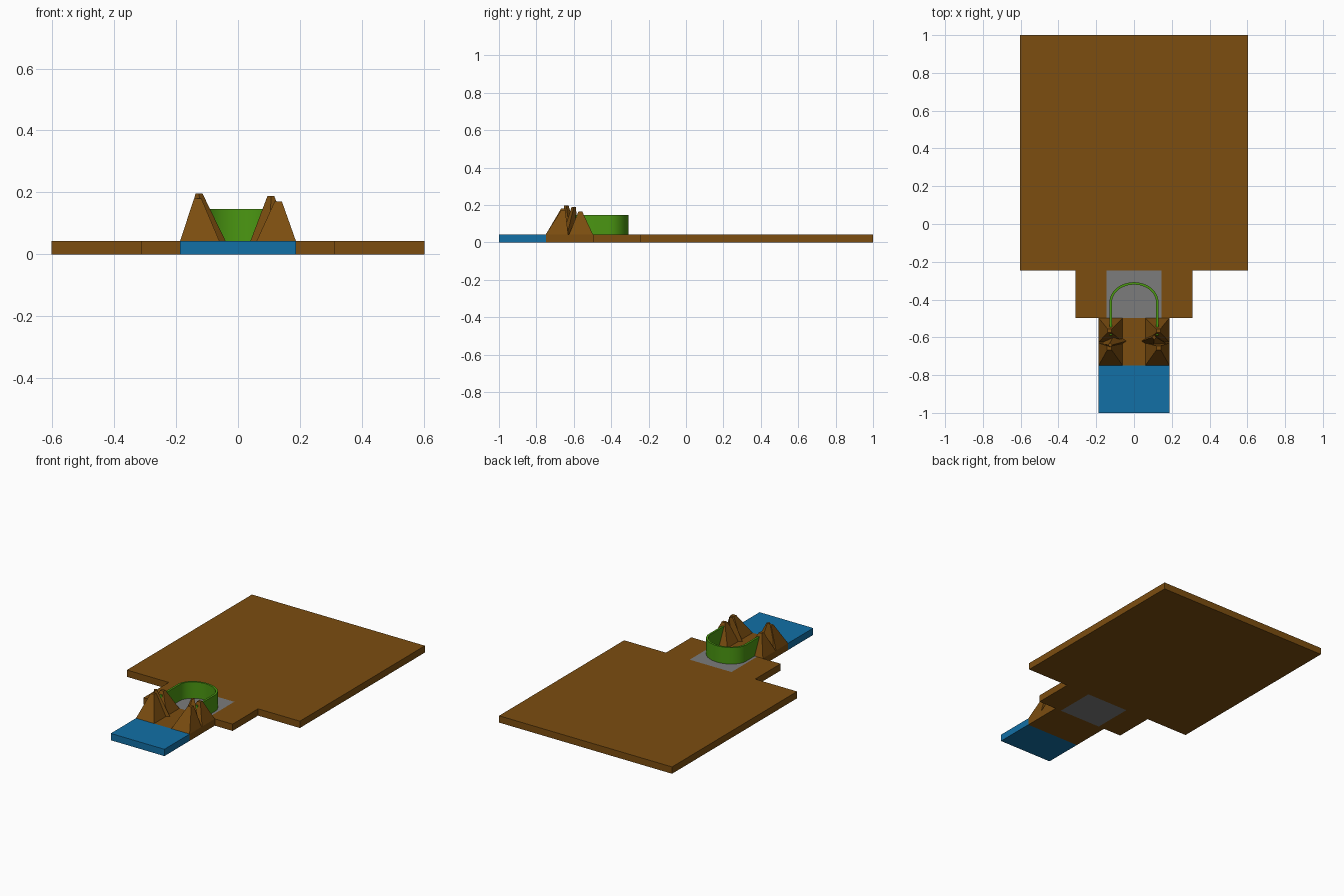
import bpy, math

if "Cube" in bpy.data.objects:
    bpy.data.objects.remove(bpy.data.objects["Cube"])

def material(name, rgb):
    m = bpy.data.materials.new(name)
    m.diffuse_color = (*rgb, 1)
    m.use_nodes = True
    m.node_tree.nodes["Principled BSDF"].inputs["Base Color"].default_value = m.diffuse_color
    return m

BROWN = material("earth", (0.20, 0.075, 0.005))
BLUE = material("water", (0.006, 0.16, 0.38))
GREEN = material("hedge", (0.07, 0.31, 0.006))
GREY = material("stone", (0.2, 0.2, 0.2))
TOP = 0.043

def mesh_object(name, verts, faces, mat):
    me = bpy.data.meshes.new(name)
    me.from_pydata(verts, [], faces)
    me.materials.append(mat)
    ob = bpy.data.objects.new(name, me)
    bpy.context.collection.objects.link(ob)
    return ob

def slab(name, x0, x1, y0, y1, mat):
    bpy.ops.mesh.primitive_cube_add(size=1, location=((x0 + x1) / 2, (y0 + y1) / 2, TOP / 2))
    ob = bpy.context.object
    ob.name = name
    ob.scale = (x1 - x0, y1 - y0, TOP)
    ob.data.materials.append(mat)

def rock(name, base, top, z, mirror=1):
    # tapered block from four base corners to four small peak corners
    v = [(mirror * x, y, TOP) for x, y in base] + [(mirror * x, y, z) for x, y in top]
    f = [(3, 2, 1, 0), (4, 5, 6, 7)] + [(i, (i + 1) % 4, 4 + (i + 1) % 4, 4 + i) for i in range(4)]
    if mirror < 0:
        f = [q[::-1] for q in f]
    mesh_object(name, v, f, BROWN)

def rect(x0, x1, y0, y1):
    return [(x0, y0), (x1, y0), (x1, y1), (x0, y1)]

# Ground tiles
slab("field", -0.603, 0.603, -0.245, 1.0, BROWN)
slab("courtyard_left", -0.311, -0.146, -0.498, -0.245, BROWN)
slab("courtyard_right", 0.146, 0.311, -0.498, -0.245, BROWN)
slab("stone_floor", -0.146, 0.146, -0.498, -0.245, GREY)
slab("pass_floor", -0.187, 0.187, -0.749, -0.498, BROWN)
slab("water", -0.187, 0.187, -1.0, -0.749, BLUE)

# Rocky peaks on both sides of the pass: front, back and a twisted middle spike
for side, s, zf, zm, zb in (("left", -1, 0.18, 0.197, 0.165), ("right", 1, 0.17, 0.188, 0.165)):
    rock("front_rock_" + side, rect(0.06, 0.187, -0.749, -0.63),
         rect(0.118, 0.142, -0.668, -0.645), zf, s)
    rock("back_rock_" + side, rect(0.06, 0.187, -0.625, -0.498),
         rect(0.118, 0.14, -0.575, -0.555), zb, s)
    ym = -0.64 if s < 0 else -0.60
    xm = 0.127 if s < 0 else 0.107
    rock("middle_rock_" + side,
         [(0.04, -0.62), (0.10, -0.66), (0.175, -0.635), (0.10, -0.58)],
         [(xm - 0.012, ym), (xm, ym - 0.012), (xm + 0.01, ym), (xm, ym + 0.012)], zm, s)

# Curved wall: straight legs joined by a rounded end, open to the front
N, Y0, YC = 24, -0.59, -0.415
def arch(rx, ry):
    arc = [(rx * math.cos(math.pi * i / N), YC + ry * math.sin(math.pi * i / N)) for i in range(N + 1)]
    return [(rx, Y0)] + arc + [(-rx, Y0)]
outline = arch(0.13, 0.107) + arch(0.117, 0.094)[::-1]
n = len(outline)
verts = [(x, y, TOP) for x, y in outline] + [(x, y, 0.146) for x, y in outline]
faces = [(i, (i + 1) % n, n + (i + 1) % n, n + i) for i in range(n)]
for i in range(n // 2 - 1):
    j = n - 1 - i
    faces += [(n + i, n + i + 1, n + j - 1, n + j), (j, j - 1, i + 1, i)]
wall = mesh_object("curved_wall", verts, faces, GREEN)
bpy.ops.object.select_all(action='DESELECT')
wall.select_set(True)
bpy.context.view_layer.objects.active = wall
bpy.ops.object.shade_smooth_by_angle(angle=math.radians(30))
